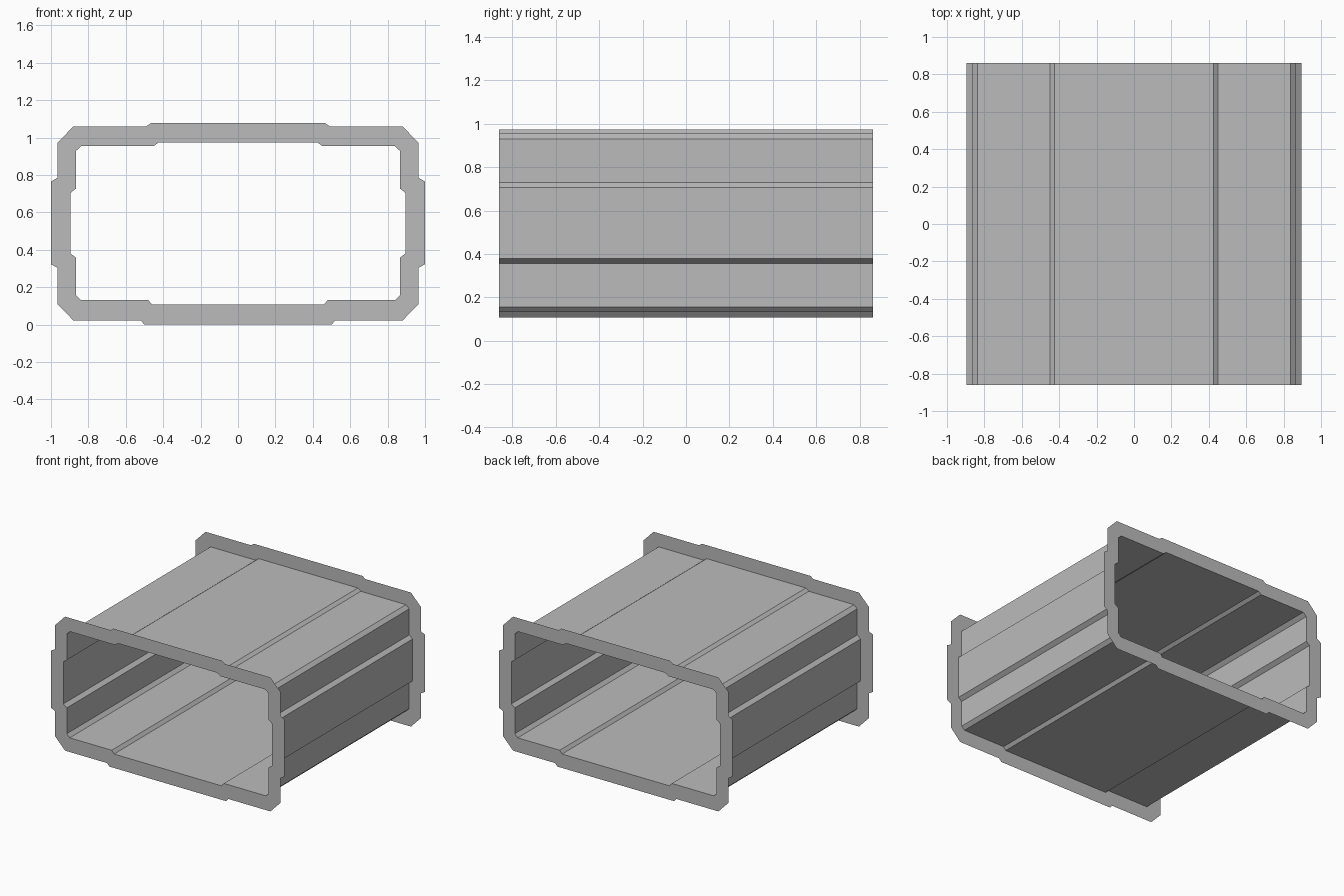
import bpy
import bmesh

if "Cube" in bpy.data.objects:
    bpy.data.objects.remove(bpy.data.objects["Cube"], do_unlink=True)

HALF_LENGTH = 0.86

grey = bpy.data.materials.new("plain grey")
grey.use_nodes = True
colour = (0.5, 0.5, 0.5, 1)
grey.diffuse_color = colour
grey.node_tree.nodes["Principled BSDF"].inputs["Base Color"].default_value = colour

# Right halves of the stepped cross-sections, from bottom to top (x, z)
inner_half = [(0.46, 0.108), (0.48, 0.132), (0.84, 0.132), (0.865, 0.157),
              (0.865, 0.357), (0.895, 0.38), (0.895, 0.705), (0.865, 0.728),
              (0.865, 0.93), (0.837, 0.955), (0.45, 0.955), (0.425, 0.974)]
outer_half = [(0.5, 0), (0.52, 0.022), (0.88, 0.022), (0.965, 0.11),
              (0.965, 0.303), (1, 0.323), (1, 0.765), (0.965, 0.785),
              (0.965, 0.972), (0.88, 1.06), (0.49, 1.06), (0.465, 1.078)]


def closed_profile(half):
    """Mirror a half profile into a full loop."""
    return half + [(-x, z) for x, z in reversed(half)]


inner = closed_profile(inner_half)
outer = closed_profile(outer_half)


def make_band(name, loop_a, y_a, loop_b, y_b):
    """Thin sheet joining two loops that have matching points."""
    bm = bmesh.new()
    a = [bm.verts.new((x, y_a, z)) for x, z in loop_a]
    b = [bm.verts.new((x, y_b, z)) for x, z in loop_b]
    for i in range(len(a)):
        j = (i + 1) % len(a)
        bm.faces.new((a[i], a[j], b[j], b[i]))
    mesh = bpy.data.meshes.new(name)
    bm.to_mesh(mesh)
    bm.free()
    mesh.materials.append(grey)
    obj = bpy.data.objects.new(name, mesh)
    bpy.context.scene.collection.objects.link(obj)
    return obj


# Open tube with a flat flange at each end
make_band("tube_wall", inner, -HALF_LENGTH, inner, HALF_LENGTH)
make_band("front_flange", outer, -HALF_LENGTH, inner, -HALF_LENGTH)
make_band("back_flange", inner, HALF_LENGTH, outer, HALF_LENGTH)
